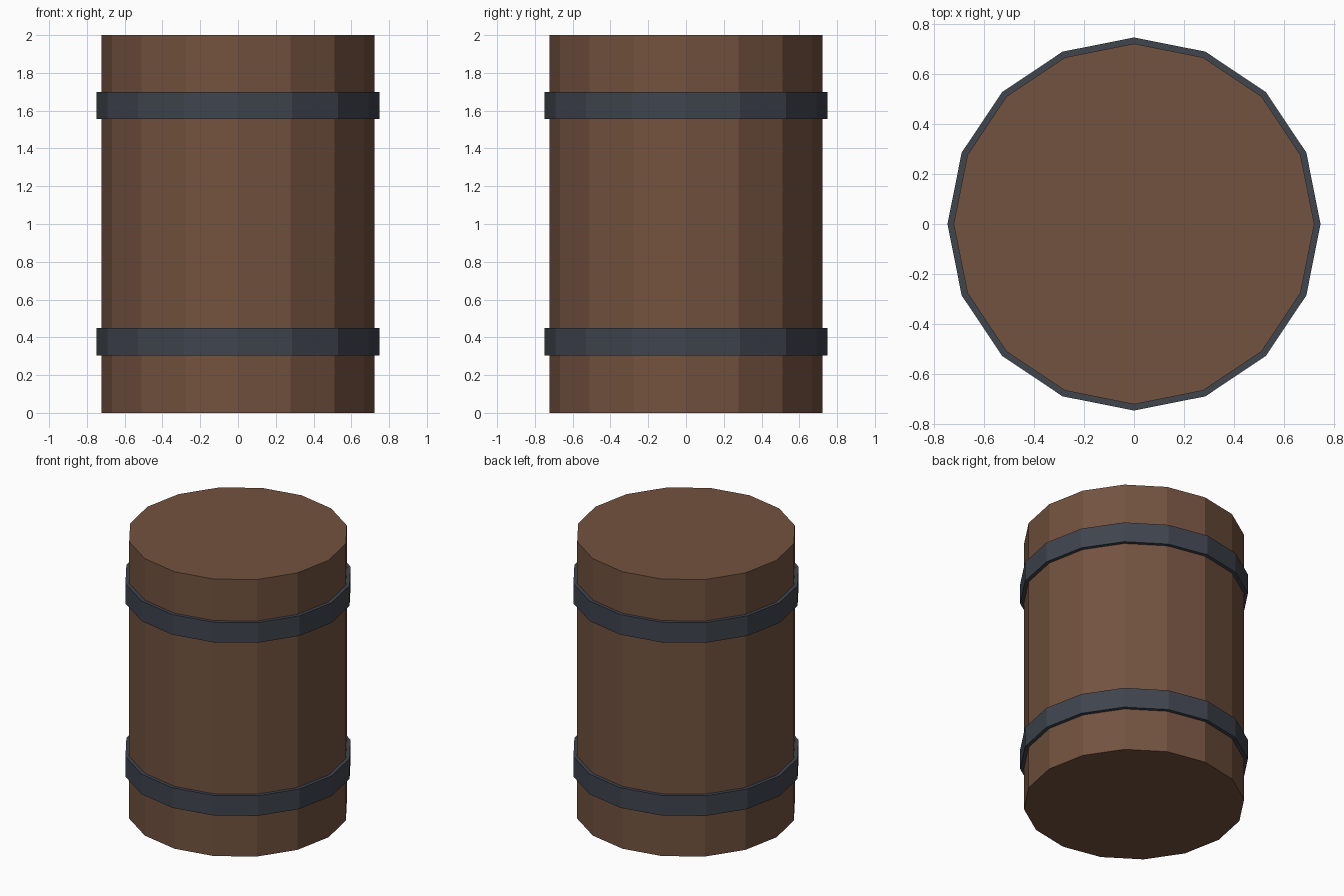
import bpy, bmesh
from math import cos, sin, tau

if "Cube" in bpy.data.objects:
    bpy.data.objects.remove(bpy.data.objects["Cube"])

SIDES = 16
BODY_R, BAND_R, HEIGHT = 0.723, 0.748, 2.0


def material(name, rgb):
    mat = bpy.data.materials.new(name)
    mat.diffuse_color = (*rgb, 1.0)
    mat.use_nodes = True
    mat.node_tree.nodes["Principled BSDF"].inputs["Base Color"].default_value = mat.diffuse_color
    return mat


def lathe(name, profile, mat, closed=False):
    """Spin an (radius, z) profile into flat facets; open ends are capped."""
    bm = bmesh.new()
    rings = [[bm.verts.new((r * cos(tau * i / SIDES), r * sin(tau * i / SIDES), z))
              for i in range(SIDES)] for r, z in profile]
    pairs = list(zip(rings, rings[1:]))
    if closed:
        pairs.append((rings[-1], rings[0]))
    else:
        bm.faces.new(rings[0])
        bm.faces.new(rings[-1])
    for low, high in pairs:
        for i in range(SIDES):
            j = (i + 1) % SIDES
            bm.faces.new((low[i], low[j], high[j], high[i]))
    bmesh.ops.recalc_face_normals(bm, faces=bm.faces)
    mesh = bpy.data.meshes.new(name)
    bm.to_mesh(mesh)
    bm.free()
    mesh.materials.append(mat)
    obj = bpy.data.objects.new(name, mesh)
    bpy.context.collection.objects.link(obj)
    return obj


wood = material("wood", (0.17, 0.085, 0.05))
iron = material("iron", (0.05, 0.058, 0.075))

# Straight-sided barrel body
lathe("barrel_body", [(BODY_R, 0), (BODY_R, HEIGHT)], wood)

# Two iron hoops, sunk slightly into the wood
for name, z0, z1 in (("lower_hoop", 0.305, 0.45), ("upper_hoop", 1.555, 1.70)):
    inner = BODY_R - 0.01
    lathe(name, [(BAND_R, z0), (BAND_R, z1), (inner, z1), (inner, z0)], iron, closed=True)
